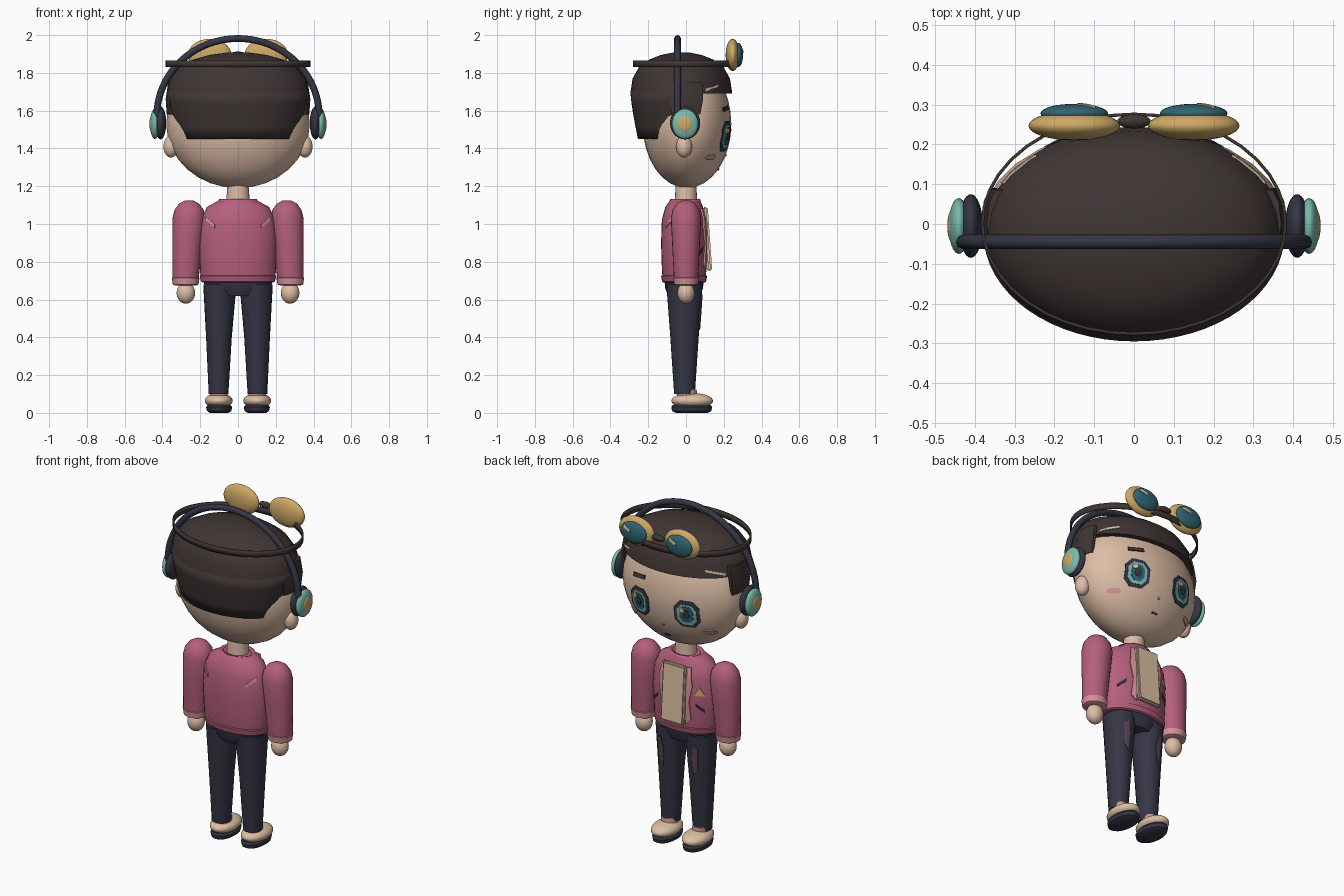
import bpy, bmesh, math
from mathutils import Vector, Matrix
from mathutils.bvhtree import BVHTree

if "Cube" in bpy.data.objects:
    bpy.data.objects.remove(bpy.data.objects["Cube"])


def material(name, r, g, b):
    mat = bpy.data.materials.new(name)
    mat.use_nodes = True
    mat.diffuse_color = (r, g, b, 1)
    mat.node_tree.nodes["Principled BSDF"].inputs["Base Color"].default_value = (r, g, b, 1)
    return mat


skin = material("skin", .72, .51, .38)
cream = material("cream", .71, .53, .37)
brown = material("dark brown hair", .05, .036, .034)
navy = material("navy", .036, .036, .06)
pink = material("jacket pink", .46, .115, .2)
blush = material("light pink", .66, .29, .31)
gold = material("gold", .62, .4, .13)
teal = material("light teal", .19, .5, .41)
deep_teal = material("deep teal", .03, .13, .17)
mauve = material("mauve", .1, .06, .085)
SIDES = (("left", 1), ("right", -1))


def finish(name, bm, mat, smooth=True, recalc=True):
    if recalc:
        bmesh.ops.recalc_face_normals(bm, faces=bm.faces)
    mesh = bpy.data.meshes.new(name)
    bm.to_mesh(mesh)
    bm.free()
    mesh.materials.append(mat)
    obj = bpy.data.objects.new(name, mesh)
    bpy.context.collection.objects.link(obj)
    if smooth:
        bpy.ops.object.select_all(action='DESELECT')
        obj.select_set(True)
        bpy.context.view_layer.objects.active = obj
        bpy.ops.object.shade_smooth_by_angle(angle=math.radians(40))
    return obj


def ellipsoid(name, centre, radii, mat, pole='Z'):
    bm = bmesh.new()
    bmesh.ops.create_uvsphere(bm, u_segments=28, v_segments=16, radius=1)
    turn = {'Z': Matrix(), 'X': Matrix.Rotation(math.pi / 2, 4, 'Y'),
            'Y': Matrix.Rotation(math.pi / 2, 4, 'X')}[pole]
    bm.transform(Matrix.Translation(centre) @ Matrix.Diagonal((*radii, 1)) @ turn)
    return finish(name, bm, mat)


def loft(name, rings, mat, caps=True, sides=24):
    """Stack elliptical rings given as (z, centre x, centre y, radius x, radius y)."""
    bm = bmesh.new()
    rows = []
    for z, cx, cy, rx, ry in rings:
        angles = [math.tau * i / sides for i in range(sides)]
        rows.append([bm.verts.new((cx + rx * math.cos(a), cy + ry * math.sin(a), z)) for a in angles])
    for low, high in zip(rows, rows[1:]):
        for i in range(sides):
            j = (i + 1) % sides
            bm.faces.new((low[i], low[j], high[j], high[i]))
    if caps:
        bm.faces.new(rows[0])
        bm.faces.new(rows[-1])
    return finish(name, bm, mat)


def thicken(obj, amount):
    mod = obj.modifiers.new("thickness", 'SOLIDIFY')
    mod.thickness = amount
    return obj


def patch(name, target, outline, mat, lift=.004, axis='Y', side=1):
    """Thin plate laid on a target surface; outline is in (x, z) or (y, z)."""
    tree = BVHTree.FromPolygons([v.co for v in target.data.vertices],
                                [p.vertices for p in target.data.polygons])
    pts = [Vector(a).lerp(Vector(b), t / 3)
           for a, b in zip(outline, outline[1:] + outline[:1]) for t in range(3)]
    mid = sum(pts, Vector((0, 0))) / len(pts)
    bm = bmesh.new()
    toward = Vector((side, 0, 0)) if axis == 'X' else Vector((0, side, 0))

    def place(p, height):
        flat = Vector((0, p.x, p.y)) if axis == 'X' else Vector((p.x, 0, p.y))
        hit, normal, _, _ = tree.ray_cast(flat + toward * 2, -toward)
        if hit is None:
            hit, normal, _, _ = tree.find_nearest(flat + toward * .3)
        if normal.dot(toward) < 0:
            normal = -normal
        return bm.verts.new(hit + normal * height)

    rows = [[place(mid.lerp(p, f), h) for p in pts]
            for f, h in ((.33, lift), (.67, lift), (1, lift), (1, 0))]
    bm.faces.new(rows[0])
    for inner, outer in zip(rows, rows[1:]):
        for i in range(len(pts)):
            j = (i + 1) % len(pts)
            bm.faces.new((inner[i], outer[i], outer[j], inner[j]))
    bmesh.ops.recalc_face_normals(bm, faces=bm.faces)
    bm.faces.ensure_lookup_table()
    if bm.faces[0].normal.dot(toward) < 0:
        bmesh.ops.reverse_faces(bm, faces=bm.faces)
    return finish(name, bm, mat, False, False)


def octagon(x, z, w, h):
    c = .5
    shape = ((1, c), (c, 1), (-c, 1), (-1, c), (-1, -c), (-c, -1), (c, -1), (1, -c))
    return [(x + w * a, z + h * b) for a, b in shape]


def box(x, z, w, h, slant=0):
    return [(x - w, z - h - slant), (x + w, z - h + slant), (x + w, z + h + slant), (x - w, z + h - slant)]


# Head, neck and ears
head = ellipsoid("head", (0, .005, 1.53), (.38, .235, .34), skin)
loft("neck", [(1.08, 0, 0, .065, .06), (1.22, 0, 0, .055, .055)], skin)
for label, s in SIDES:
    ellipsoid(label + "_ear", (s * .355, -.01, 1.41), (.04, .042, .058), skin)

# Hair cap
HAIR_Y, HAIR_X, HAIR_D = -.025, .378, .27
profile = [(1.69, .9), (1.69, 1), (1.77, .955), (1.83, .83), (1.87, .63), (1.895, .4), (1.908, .15)]
cap = loft("hair_cap", [(z, 0, HAIR_Y, HAIR_X * f, HAIR_D * f) for z, f in profile], brown, sides=32)

# Hair at the back, longer at the nape than beside the ears
bm = bmesh.new()
rows = []
for i in range(33):
    a = math.pi + math.pi * i / 32
    y = HAIR_Y + HAIR_D * math.sin(a)
    bottom = 1.45 + .16 * min(1, max(0, (y + .16) / .12))
    row = []
    for k in range(5):
        z = 1.7 + (bottom - 1.7) * k / 4
        f = 1 - .15 * ((1.7 - z) / .25) ** 1.3
        row.append(bm.verts.new((HAIR_X * f * math.cos(a), HAIR_Y + HAIR_D * f * math.sin(a), z)))
    rows.append(row)
for a, b in zip(rows, rows[1:]):
    for k in range(4):
        bm.faces.new((a[k], a[k + 1], b[k + 1], b[k]))
thicken(finish("back_hair", bm, brown, recalc=False), .02)

# Side locks and hair clips
for label, s in SIDES:
    loft(label + "_side_lock", [(1.58, s * .355, 0, .022, .08), (1.66, s * .355, 0, .028, .095),
                                (1.75, s * .34, 0, .03, .09)], brown, sides=10)
    patch(label + "_hair_clip", cap, box(.135, 1.72, .035, .007, .012), cream, .006, 'X', s)

# Face
for label, s in SIDES:
    x = s * .153
    for i, (part, w, h, dz, mat) in enumerate((
            ("eye_rim", .07, .08, 0, navy), ("iris", .053, .062, -.002, teal),
            ("inner_iris", .036, .046, .002, deep_teal), ("pupil", .018, .026, .006, navy))):
        patch(label + "_" + part, head, octagon(x, 1.465 + dz, w, h), mat, .004 + .003 * i)
    patch(label + "_eye_glint", head, box(x + .022, 1.495, .012, .012), cream, .016)
    patch(label + "_cheek", head, octagon(s * .25, 1.355, .03, .014), blush, .005)
patch("left_brow", head, box(.16, 1.61, .045, .011, -.006), brown, .006)
patch("nose", head, octagon(0, 1.365, .007, .006), blush, .006)
patch("mouth", head, box(0, 1.29, .018, .005), navy, .005)

# Goggles and strap
thicken(loft("goggle_strap", [(1.83, 0, 0, .385, .28), (1.865, 0, 0, .385, .28)], brown, False, 40), .008)
ellipsoid("goggle_bridge", (0, .258, 1.895), (.042, .018, .018), brown)
for label, s in SIDES:
    ellipsoid(label + "_goggle_cup", (s * .15, .247, 1.895), (.115, .037, .085), gold, 'Y')
    lens = ellipsoid(label + "_goggle_lens", (s * .15, .278, 1.895), (.085, .024, .063), deep_teal, 'Y')
    patch(label + "_lens_glint", lens, box(s * .15 + .03, 1.92, .022, .008, .008), cream, .003)

# Headphones
curve = bpy.data.curves.new("headphone_band", 'CURVE')
curve.dimensions = '3D'
curve.bevel_depth = .018
curve.bevel_resolution = 2
curve.use_fill_caps = True
spline = curve.splines.new('POLY')
spline.points.add(40)
for i, p in enumerate(spline.points):
    a = math.pi * i / 40
    p.co = (.43 * math.cos(a), -.045, 1.57 + .412 * math.sin(a), 1)
curve.materials.append(navy)
bpy.context.collection.objects.link(bpy.data.objects.new("headphone_band", curve))
for label, s in SIDES:
    ellipsoid(label + "_ear_cushion", (s * .41, -.005, 1.535), (.03, .08, .087), navy, 'X')
    ellipsoid(label + "_ear_cup", (s * .44, -.005, 1.53), (.026, .07, .08), teal, 'X')
    ellipsoid(label + "_ear_cup_cap", (s * .458, -.005, 1.53), (.011, .04, .044), gold, 'X')

# Jacket body, hem and collar
jacket = loft("jacket_body", [(.69, 0, -.01, .188, .108), (.74, 0, -.01, .2, .117), (.9, 0, -.01, .207, .122),
                              (1.02, 0, -.01, .197, .118), (1.09, 0, -.01, .165, .1),
                              (1.125, 0, -.005, .1, .08)], pink, sides=32)
loft("jacket_hem", [(.69, 0, -.01, .186, .108), (.695, 0, -.01, .196, .116), (.725, 0, -.01, .203, .122),
                    (.73, 0, -.01, .19, .11)], pink, sides=32)
thicken(loft("jacket_collar", [(1.1, 0, -.005, .115, .088), (1.132, 0, -.005, .1, .08)], pink, False), .02)

# Shirt front, lapels and jacket trim
bm = bmesh.new()
bmesh.ops.create_cube(bm, size=1, matrix=Matrix.Translation((0, .113, .92)) @ Matrix.Rotation(.07, 4, 'X')
                      @ Matrix.Diagonal((.15, .028, .34, 1)))
bmesh.ops.bevel(bm, geom=bm.edges[:], offset=.008, segments=2, affect='EDGES')
finish("shirt_front", bm, cream)
for label, s in SIDES:
    patch(label + "_lapel", jacket, [(s * .07, .75), (s * .1, .78), (s * .09, .88), (s * .107, .98),
                                     (s * .09, 1.08), (s * .07, 1.08)], blush, .009)
    patch(label + "_front_slash", jacket, box(s * .145, .85, .022, .008, s * -.02), navy, .005)
    patch(label + "_back_slash", jacket, box(s * .145, 1.008, .023, .01, s * .018), blush, .005, side=-1)
patch("jacket_badge", jacket, [(-.17, .925), (-.115, .925), (-.14, .975)], gold, .006)

# Arms and hands
for label, s in SIDES:
    sleeve = [(.685, .277, .066), (.72, .277, .07), (.9, .268, .08), (1.03, .26, .087),
              (1.075, .259, .077), (1.108, .259, .053), (1.125, .259, .022)]
    loft(label + "_sleeve", [(z, s * x, 0, r, r * .92) for z, x, r in sleeve], pink)
    loft(label + "_cuff", [(z, s * .277, 0, r, r * .93) for z, r in
                           ((.675, .056), (.68, .068), (.715, .073), (.72, .06))], blush)
    ellipsoid(label + "_hand", (s * .276, 0, .635), (.049, .045, .057), skin)

# Trousers and shoes
loft("hips", [(.62, 0, -.01, .11, .085), (.66, 0, -.01, .175, .1), (.71, 0, -.01, .183, .105)], navy)
for label, s in SIDES:
    leg = loft(label + "_leg", [(.1, s * .103, -.008, .052, .055), (.4, s * .101, -.008, .068, .075),
                                (.68, s * .096, -.008, .088, .096)], navy)
    patch(label + "_knee_rip", leg, [(s * .1, .44), (s * .125, .48), (s * .13, .6), (s * .11, .63),
                                     (s * .09, .55)], mauve, .005)
    loft(label + "_sock", [(.07, s * .1, .01, .048, .052), (.125, s * .103, 0, .046, .056)], blush)
    ellipsoid(label + "_shoe", (s * .102, .033, .064), (.074, .11, .041), cream)
    loft(label + "_sole", [(0, s * .1, .03, .05, .085), (.01, s * .1, .03, .064, .104),
                           (.03, s * .1, .03, .069, .108), (.042, s * .1, .03, .06, .1)], navy)
